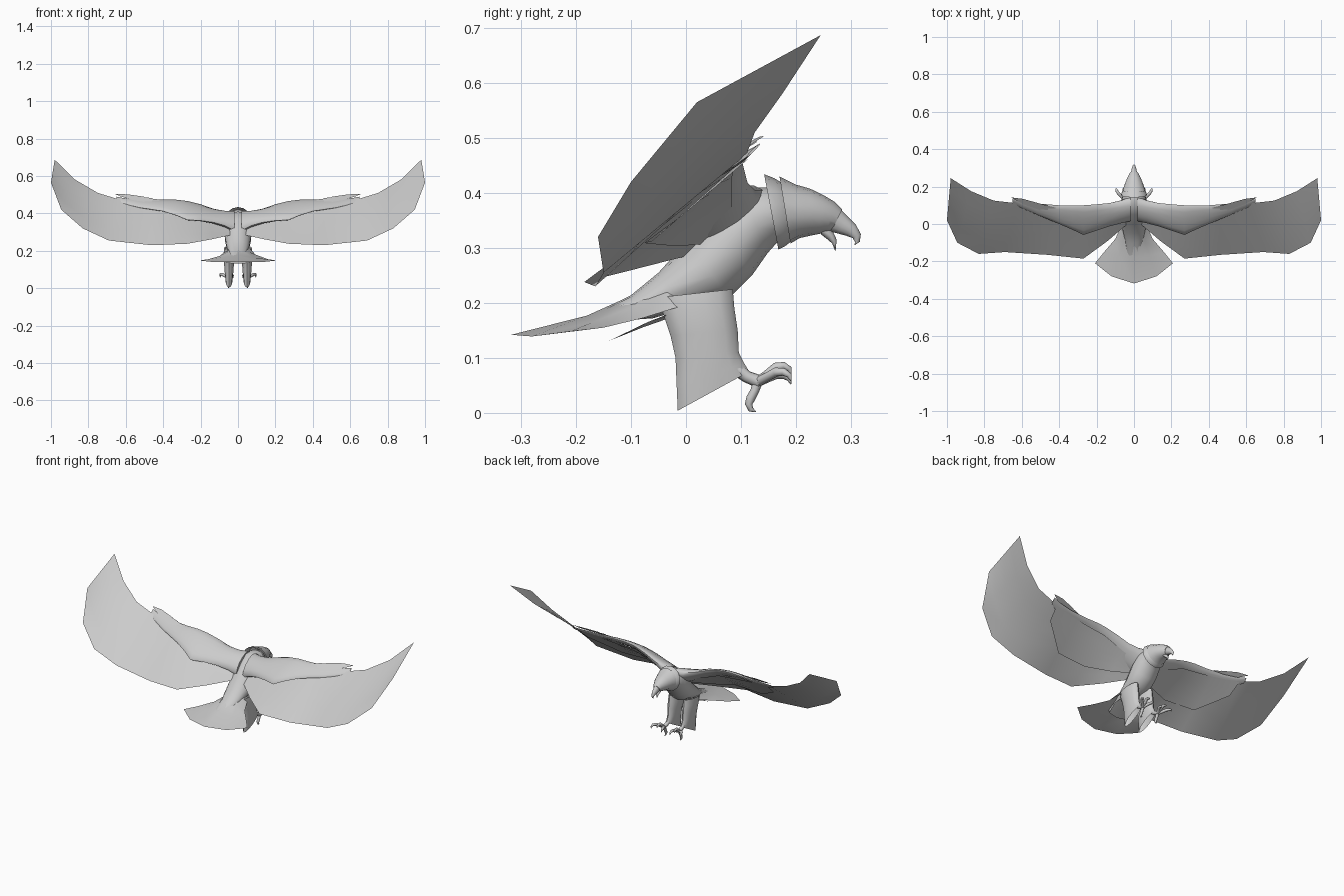
import bpy, math
from mathutils import Vector as V

old = bpy.data.objects.get("Cube")
if old:
    bpy.data.objects.remove(old)

grey = bpy.data.materials.new("plain_grey")
grey.use_nodes = True
grey.diffuse_color = (0.6, 0.6, 0.6, 1)
grey.node_tree.nodes["Principled BSDF"].inputs["Base Color"].default_value = (0.6, 0.6, 0.6, 1)


def loft(name, rows, closed=True, caps=True, mirror=False, angle=50):
    """Skin a list of equal-length point rows; closed rows make tubes."""
    n = len(rows[0])
    verts = [tuple(p) for row in rows for p in row]
    faces = []
    for i in range(len(rows) - 1):
        for j in range(n if closed else n - 1):
            k = (j + 1) % n
            faces.append((i * n + j, i * n + k, i * n + n + k, i * n + n + j))
    if closed and caps:
        faces += [tuple(range(n))[::-1], tuple(range(len(verts) - n, len(verts)))]
    mesh = bpy.data.meshes.new(name)
    mesh.from_pydata(verts, [], faces)
    mesh.materials.append(grey)
    ob = bpy.data.objects.new(name, mesh)
    bpy.context.collection.objects.link(ob)
    if mirror:
        ob.modifiers.new("Mirror", 'MIRROR').use_clip = False
    bpy.ops.object.select_all(action='DESELECT')
    ob.select_set(True)
    bpy.context.view_layer.objects.active = ob
    bpy.ops.object.mode_set(mode='EDIT')
    bpy.ops.mesh.select_all(action='SELECT')
    bpy.ops.mesh.normals_make_consistent(inside=False)
    bpy.ops.object.mode_set(mode='OBJECT')
    bpy.ops.object.shade_smooth_by_angle(angle=math.radians(angle))
    return ob


def ellipse(a, b, side, n=14):
    """Ring through points a and b, with half width vector side."""
    a, b = V(a), V(b)
    mid, arm = (a + b) / 2, (a - b) / 2
    return [mid + arm * math.cos(t) + side * math.sin(t)
            for t in (math.tau * i / n for i in range(n))]


def trunk(name, rings, x=0, **kw):
    """Rings given as top y, top z, bottom y, bottom z, half width."""
    return loft(name, [ellipse((x, a, b), (x, c, d), V((w, 0, 0)))
                       for a, b, c, d, w in rings], **kw)


def limb(name, path, radii, mirror=True, n=8):
    """Tapered tube along a bent path."""
    pts = [V(p) for p in path]
    rows = []
    for i, p in enumerate(pts):
        d = (pts[min(i + 1, len(pts) - 1)] - pts[max(i - 1, 0)]).normalized()
        u = d.cross(V((1, 0.13, 0))).normalized()
        w = d.cross(u)
        rows.append(ellipse(p + u * radii[i], p - u * radii[i], w * radii[i], n))
    return loft(name, rows, mirror=mirror)


# Body, neck collar and head
trunk("body", [(-.17, .178, -.16, .165, .035), (-.10, .214, -.06, .172, .05),
               (-.05, .255, 0, .19, .062), (0, .31, .08, .21, .07),
               (.05, .37, .12, .25, .075), (.10, .41, .148, .29, .07),
               (.15, .41, .17, .315, .058), (.18, .405, .19, .325, .05)])
trunk("neck_collar", [(.142, .434, .168, .297, .07), (.16, .427, .18, .303, .066),
                      (.18, .415, .195, .315, .05)], caps=False)
trunk("head", [(.17, .43, .19, .308, .062), (.20, .415, .207, .318, .054),
               (.225, .408, .225, .322, .046), (.25, .396, .24, .325, .037),
               (.27, .384, .255, .328, .028), (.284, .37, .265, .332, .02)])
trunk("upper_beak", [(.279, .373, .262, .330, .018), (.295, .356, .277, .326, .014),
                     (.309, .342, .292, .322, .011), (.318, .325, .303, .318, .007),
                     (.316, .311, .308, .310, .004), (.307, .305, .306, .306, .001)])
trunk("lower_beak", [(.255, .340, .245, .325, .014), (.268, .328, .258, .315, .011),
                     (.274, .315, .266, .308, .007), (.272, .294, .271, .295, .001)])


def arched(rows, *between):
    """Mirror half rows across the middle."""
    return [[(-x, y, z) for x, y, z in row[:0:-1]] + row for row in rows]


# Tail fan and the short feathers under it
loft("tail_fan", arched([
    [(0, -.05, .252), (.045, -.02, .235), (.06, .01, .20)],
    [(0, -.10, .213), (.055, -.09, .195), (.10, -.08, .172)],
    [(0, -.18, .177), (.08, -.17, .165), (.16, -.15, .155)],
    [(0, -.318, .142), (.12, -.28, .139), (.208, -.21, .148)]]), closed=False)
loft("under_tail_feathers", arched([
    [(0, .02, .19), (.04, .02, .20)],
    [(0, -.08, .155), (.07, -.07, .165)],
    [(0, -.14, .131), (.06, -.13, .135)]]), closed=False)

# Wing arm: flattened sections from shoulder to wrist
arm = [(.02, .14, .405, .02, .31, .04), (.07, .125, .405, .005, .335, .033),
       (.13, .112, .418, -.012, .352, .025), (.20, .105, .445, -.035, .362, .021),
       (.27, .10, .465, -.058, .365, .017), (.33, .10, .472, -.03, .39, .015),
       (.40, .10, .472, 0, .412, .012), (.52, .11, .473, .05, .43, .009),
       (.60, .122, .48, .085, .448, .006), (.65, .135, .49, .11, .465, .002)]
loft("wing_arm", [ellipse((x, a, b), (x, c, d), V((0, b - d, c - a)).normalized() * -t)
                  for x, a, b, c, d, t in arm], mirror=True)

# Wing feathers: broad sheet between the rear and front edges
rear = [(.035, 0, .285), (.14, -.09, .262), (.27, -.185, .238), (.46, -.165, .23),
        (.69, -.15, .255), (.83, -.16, .32), (.945, -.10, .42), (1, .02, .565)]
front = [(.035, .08, .36), (.14, .08, .385), (.27, .08, .435), (.46, .085, .455),
         (.62, .11, .47), (.75, .125, .51), (.87, .175, .58), (.98, .245, .687)]
STEPS = 4


def sheet(name, pairs, reach, drop):
    rows = [[V(f).lerp(V(r), reach * i / STEPS) - V((0, -.4, 1)) * drop
             for i in range(STEPS + 1)] for r, f in pairs]
    return loft(name, rows, closed=False, mirror=True)


pairs = list(zip(rear, front))
sheet("wing_feathers", pairs, 1, 0)
inner = pairs[:4] + [((.60, 0, .375), front[4])]
sheet("underwing_coverts", inner, .6, .008)

# Small pointed feathers at the wrist
for i, (tip, root) in enumerate([((.655, .14, .502), (.50, .09, .475)),
                                 ((.63, .128, .492), (.46, .08, .468)),
                                 ((.59, .115, .487), (.42, .07, .46))]):
    a, b = V(root), V(tip)
    side = V((0, .018, .014))
    mid = a.lerp(b, .6)
    loft(f"wrist_feather_{i + 1}", [[a - side, a + side], [mid - side * .8, mid + side * .8],
                                    [b, b + side * .1]], closed=False, mirror=True)

# Feathered legs, hanging long at the back
trunk("leg_feathers", [(.085, .225, -.05, .21, .025), (.088, .19, -.043, .185, .03),
                       (.094, .15, -.028, .14, .028), (.096, .11, -.019, .10, .025),
                       (.106, .09, -.017, .05, .022), (.115, .075, -.015, .004, .018)],
      x=.048, caps=False, mirror=True)

# Feet: shank, three raised front toes and one hind toe, with hooked claws
limb("shank", [(.048, .08, .09), (.048, .11, .066), (.05, .135, .056)], [.014, .011, .012])
toe_radii = [.009, .008, .0085, .007, .005, .001]
for name, spread, rise in (("inner_toe", -.022, -.012), ("middle_toe", .006, .006),
                           ("outer_toe", .045, -.006)):
    limb(name, [(.05 + spread * s, .13 + y, .056 + z + rise * s) for s, y, z in
                ((0, 0, 0), (.4, .018, .012), (.75, .034, .023),
                 (.95, .048, .024), (1, .058, .018), (1, .061, .008))], toe_radii)
limb("hind_toe", [(.05, .13, .055), (.05, .125, .04), (.05, .118, .027),
                  (.05, .114, .016), (.05, .118, .006), (.05, .127, .002)], toe_radii)
